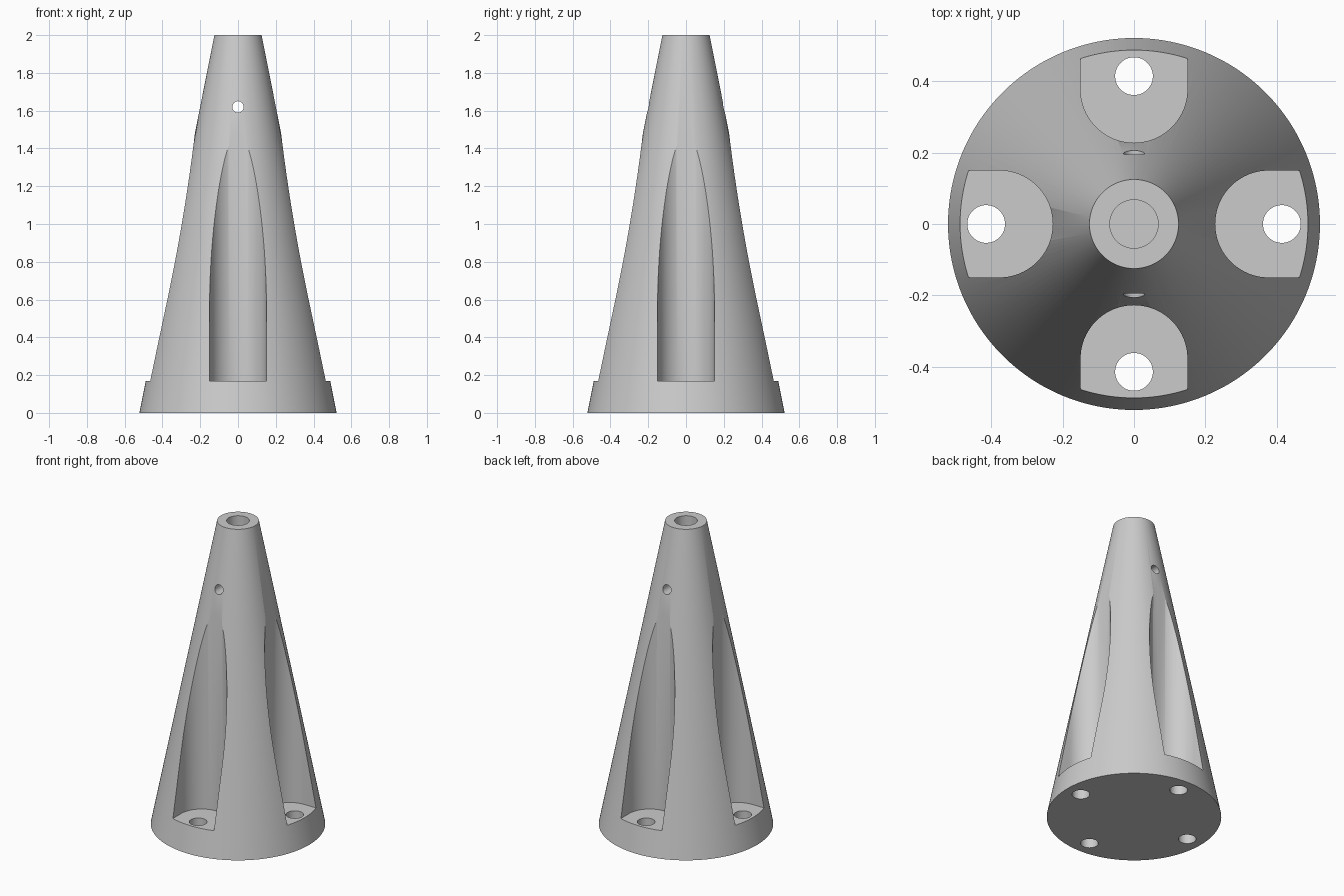
import bpy, bmesh
from math import pi, cos, sin
from mathutils import Matrix

cube = bpy.data.objects.get("Cube")
if cube:
    bpy.data.objects.remove(cube, do_unlink=True)

HEIGHT = 2.0
SLOT_FLOOR = 0.17
SLOT_RADIUS = 0.15
SLOT_CENTRE = 0.378
BOLT_CENTRE = 0.415

grey = bpy.data.materials.new("plain_grey")
grey.use_nodes = True
colour = (0.6, 0.6, 0.6, 1)
grey.diffuse_color = colour
grey.node_tree.nodes["Principled BSDF"].inputs["Base Color"].default_value = colour


def make_object(name, bm):
    bmesh.ops.recalc_face_normals(bm, faces=bm.faces)
    mesh = bpy.data.meshes.new(name)
    bm.to_mesh(mesh)
    bm.free()
    mesh.materials.append(grey)
    obj = bpy.data.objects.new(name, mesh)
    bpy.context.collection.objects.link(obj)
    return obj


def cone(name, r1, r2, depth, matrix, segments=48):
    bm = bmesh.new()
    bmesh.ops.create_cone(bm, cap_ends=True, segments=segments, radius1=r1,
                          radius2=r2, depth=depth, matrix=matrix)
    return make_object(name, bm)


def slot_cutter(name, angle):
    # Rounded inner end, open towards the outside of the cone
    bm = bmesh.new()
    steps = 40
    points = [(0.7, SLOT_RADIUS)]
    for i in range(steps + 1):
        a = pi / 2 + pi * i / steps
        points.append((SLOT_CENTRE + SLOT_RADIUS * cos(a), SLOT_RADIUS * sin(a)))
    points.append((0.7, -SLOT_RADIUS))
    face = bm.faces.new([bm.verts.new((x, y, SLOT_FLOOR)) for x, y in points])
    top = bmesh.ops.extrude_face_region(bm, geom=[face])
    verts = [v for v in top["geom"] if isinstance(v, bmesh.types.BMVert)]
    bmesh.ops.translate(bm, verts=verts, vec=(0, 0, HEIGHT))
    bmesh.ops.rotate(bm, verts=bm.verts, matrix=Matrix.Rotation(angle, 3, "Z"))
    return make_object(name, bm)


# Tapered body
body = cone("tapered_body", 0.522, 0.125, HEIGHT,
            Matrix.Translation((0, 0, HEIGHT / 2)), 128)

# Four side slots, each with a bolt hole through the base flange
cutters = []
for k in range(4):
    angle = k * pi / 2
    cutters.append(slot_cutter("slot_cutter", angle))
    spot = (BOLT_CENTRE * cos(angle), BOLT_CENTRE * sin(angle), 0)
    cutters.append(cone("bolt_hole_cutter", 0.053, 0.053, 0.8,
                        Matrix.Translation(spot)))

# Blind socket in the top and cross pin hole
cutters.append(cone("socket_cutter", 0.068, 0.068, 1.2,
                    Matrix.Translation((0, 0, HEIGHT))))
cutters.append(cone("pin_hole_cutter", 0.03, 0.03, 1.0,
                    Matrix.Translation((0, 0, 1.62)) @ Matrix.Rotation(pi / 2, 4, "X"), 32))

bpy.context.view_layer.objects.active = body
for cutter in cutters:
    cutter.hide_render = True
    mod = body.modifiers.new("cut", "BOOLEAN")
    mod.operation = "DIFFERENCE"
    mod.solver = "EXACT"
    mod.object = cutter
    bpy.ops.object.modifier_apply(modifier=mod.name)
    bpy.data.objects.remove(cutter, do_unlink=True)

# Smooth curved walls, sharp rims
bpy.ops.object.select_all(action="DESELECT")
body.select_set(True)
bpy.ops.object.shade_smooth_by_angle(angle=pi / 6)
